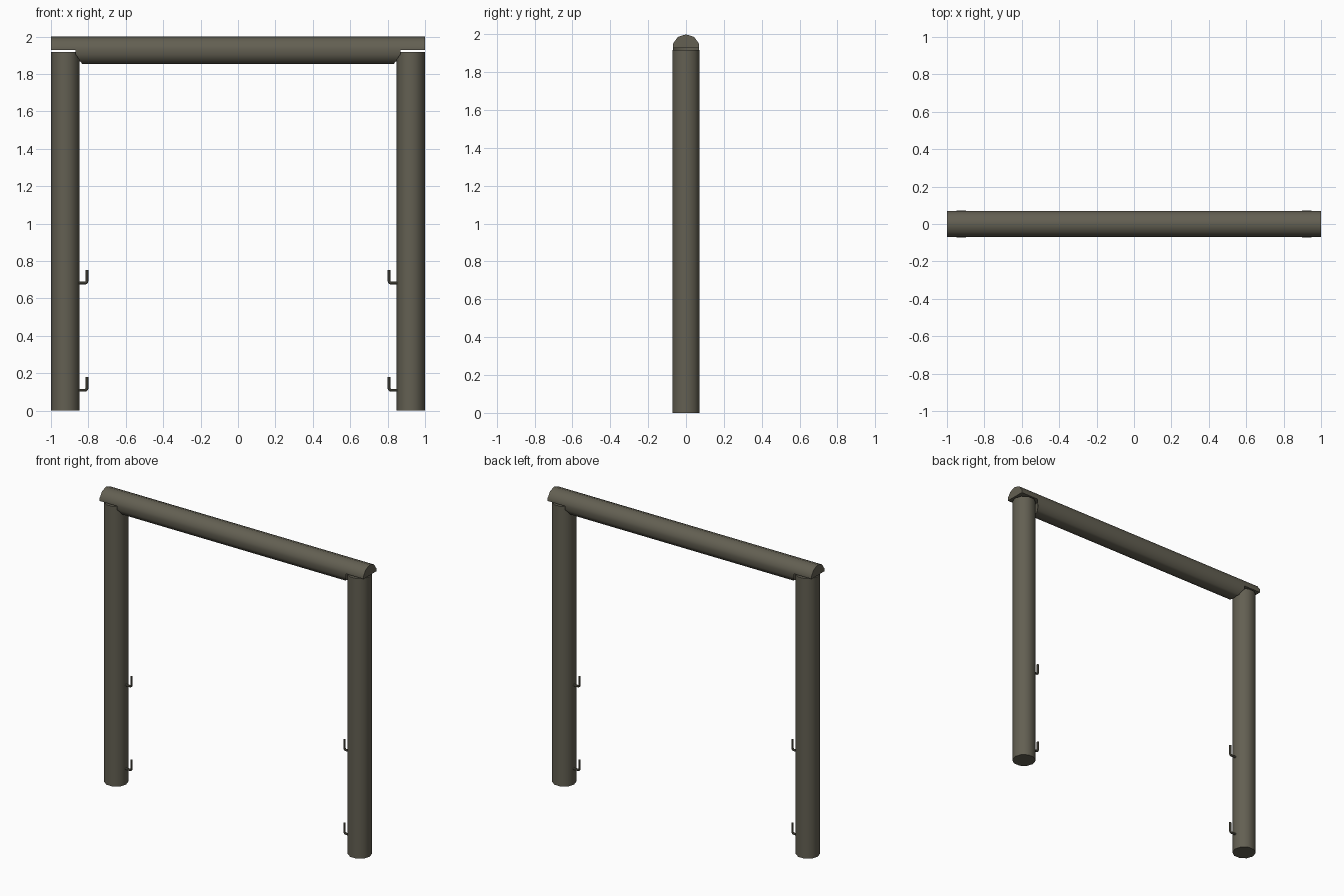
import bpy, bmesh, math
from mathutils import Matrix

if "Cube" in bpy.data.objects:
    bpy.data.objects.remove(bpy.data.objects["Cube"])

wood = bpy.data.materials.new("dark weathered wood")
wood.diffuse_color = (0.125, 0.116, 0.085, 1)
wood.use_nodes = True
wood.node_tree.nodes["Principled BSDF"].inputs["Base Color"].default_value = wood.diffuse_color

R = 0.0755          # log radius
POST_X = 0.9235     # post axis
POST_TOP = 1.918
CUT_Z = 1.929       # underside of the notched beam ends


def add_object(name, bm):
    bmesh.ops.recalc_face_normals(bm, faces=bm.faces)
    me = bpy.data.meshes.new(name)
    bm.to_mesh(me)
    bm.free()
    me.materials.append(wood)
    ob = bpy.data.objects.new(name, me)
    bpy.context.collection.objects.link(ob)
    return ob


def activate(ob):
    bpy.ops.object.select_all(action='DESELECT')
    ob.select_set(True)
    bpy.context.view_layer.objects.active = ob


def smooth(ob):
    activate(ob)
    bpy.ops.object.shade_smooth_by_angle(angle=math.radians(42))


def log(name, radius, length, matrix):
    """Ten-sided log along local z, with a corner on local +x."""
    bm = bmesh.new()
    ring = [bm.verts.new((radius * math.cos(i * math.tau / 10),
                          radius * math.sin(i * math.tau / 10), -length / 2)) for i in range(10)]
    base = bm.faces.new(ring)
    top = bmesh.ops.extrude_face_region(bm, geom=[base])["geom"]
    bmesh.ops.translate(bm, vec=(0, 0, length),
                        verts=[g for g in top if isinstance(g, bmesh.types.BMVert)])
    if not any(len(f.verts) == 10 and f.calc_center_median().z < 0 for f in bm.faces):
        bm.faces.new(ring)
    bmesh.ops.transform(bm, matrix=matrix, verts=bm.verts)
    return add_object(name, bm)


def notch_cutter(s):
    """Rounded saddle around a post, open towards the beam end."""
    n, r = 10, 0.09
    pts = [(0.3, -r), *[(-r * math.cos(a), r * math.sin(a)) for a in
           (-math.pi / 2 + math.pi * i / n for i in range(n + 1))], (0.3, r)]
    bm = bmesh.new()
    lo = [bm.verts.new((s * (POST_X + x), y, 1.7)) for x, y in pts]
    hi = [bm.verts.new((s * (POST_X + x), y, CUT_Z)) for x, y in pts]
    bm.faces.new(lo)
    bm.faces.new(hi)
    for i in range(len(pts)):
        j = (i + 1) % len(pts)
        bm.faces.new((lo[i], lo[j], hi[j], hi[i]))
    return add_object("notch_cutter", bm)


def hook(name, s, z):
    """L-shaped rod: out of the post, round the corner, then up."""
    rod, bend = 0.0075, 0.012
    x_out = 0.807
    path = [(POST_X - 0.06, z)]
    for i in range(4):
        a = math.pi / 2 * i / 3
        path.append((x_out + bend - bend * math.sin(a), z + bend - bend * math.cos(a)))
    path.append((x_out, z + 0.071))
    cu = bpy.data.curves.new(name, 'CURVE')
    cu.dimensions = '3D'
    cu.bevel_depth = rod
    cu.bevel_resolution = 2
    cu.use_fill_caps = True
    sp = cu.splines.new('POLY')
    sp.points.add(len(path) - 1)
    for p, (x, zz) in zip(sp.points, path):
        p.co = (s * x, 0, zz, 1)
    cu.materials.append(wood)
    ob = bpy.data.objects.new(name, cu)
    bpy.context.collection.objects.link(ob)
    activate(ob)
    bpy.ops.object.convert(target='MESH')
    smooth(bpy.context.view_layer.objects.active)


# top beam, corner pointing up, notched over both posts
beam = log("top_beam", 0.0735, 2.0,
           Matrix.Translation((0, 0, 1.9265)) @ Matrix.Rotation(math.pi / 2, 4, 'Y'))
for s in (-1, 1):
    cutter = notch_cutter(s)
    cutter.hide_render = True
    mod = beam.modifiers.new("notch", 'BOOLEAN')
    mod.operation, mod.solver, mod.object = 'DIFFERENCE', 'EXACT', cutter
    activate(beam)
    bpy.ops.object.modifier_apply(modifier=mod.name)
    bpy.data.objects.remove(cutter, do_unlink=True)
smooth(beam)

# posts with two hooks each on the inner side
for s, side in ((-1, "left"), (1, "right")):
    smooth(log(side + "_post", R, POST_TOP, Matrix.Translation((s * POST_X, 0, POST_TOP / 2))))
    hook(side + "_upper_hook", s, 0.682)
    hook(side + "_lower_hook", s, 0.109)
